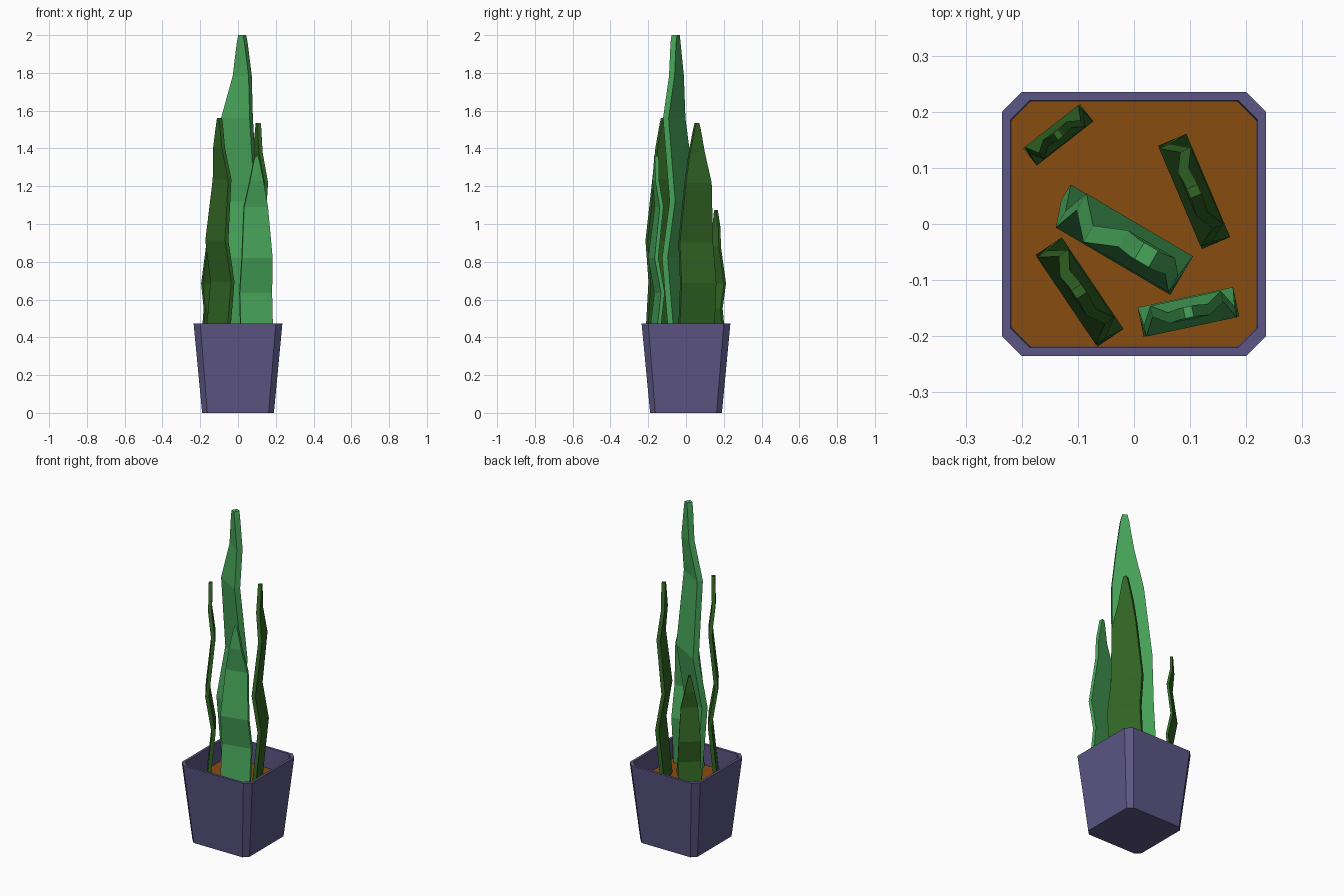
import bpy, bmesh, math
from mathutils import Vector

if "Cube" in bpy.data.objects:
    bpy.data.objects.remove(bpy.data.objects["Cube"])


def material(name, rgb):
    m = bpy.data.materials.new(name)
    lin = [(c / 255 / 12.92 if c < 10 else ((c / 255 + 0.055) / 1.055) ** 2.4) for c in rgb]
    m.diffuse_color = (*lin, 1)
    m.use_nodes = True
    m.node_tree.nodes["Principled BSDF"].inputs["Base Color"].default_value = m.diffuse_color
    return m


PURPLE = material("pot purple", (92, 86, 132))
BROWN = material("soil brown", (136, 76, 16))
LIGHT = material("light leaf green", (72, 166, 90))
DARK = material("dark leaf green", (50, 102, 36))


def loft(name, rings, mat):
    """Skin a list of closed cross-sections and cap both ends."""
    bm = bmesh.new()
    loops = [[bm.verts.new(p) for p in ring] for ring in rings]
    n = len(loops[0])
    for a, b in zip(loops, loops[1:]):
        for i in range(n):
            j = (i + 1) % n
            bm.faces.new((a[i], a[j], b[j], b[i]))
    bm.faces.new(loops[0][::-1])
    bm.faces.new(loops[-1])
    bmesh.ops.recalc_face_normals(bm, faces=bm.faces)
    me = bpy.data.meshes.new(name)
    bm.to_mesh(me)
    bm.free()
    me.materials.append(mat)
    ob = bpy.data.objects.new(name, me)
    bpy.context.collection.objects.link(ob)
    return ob


def octagon(half, cut, z):
    """Square with chamfered corners."""
    pts = []
    for k in range(4):
        c, s = round(math.cos(k * math.pi / 2)), round(math.sin(k * math.pi / 2))
        for x, y in ((half, half - cut), (half - cut, half)):
            pts.append((x * c - y * s, x * s + y * c, z))
    return pts


SOIL_Z = 0.35

# Tapered pot with open top and rim
loft("pot", [octagon(0.19, 0.028, 0), octagon(0.235, 0.035, 0.472),
             octagon(0.22, 0.034, 0.472), octagon(0.218, 0.034, SOIL_Z - 0.01)], PURPLE)
# Soil filling
loft("soil", [octagon(0.2185, 0.034, SOIL_Z - 0.03), octagon(0.2185, 0.034, SOIL_Z)], BROWN)

# Leaf profile rows: height fraction, width fraction, wave offset
ROWS = [(0, 1, -0.017), (0.29, 1, 0.017), (0.47, 0.95, -0.017),
        (0.735, 0.74, 0.015), (0.87, 0.42, -0.003), (0.975, 0.17, 0.0), (1, 0.09, 0.0)]
# The tall leaf fills out slowly on one side and quickly on the other
SLOW = [1, 0.91, 0.82, 0.6, 0.28, 0.13, 0.08]
FAST = [1, 1, 1, 0.93, 0.64, 0.33, 0.2]


def leaf(name, x, y, top, angle, left, right, thick, wave, mat, wl=None, wr=None):
    a = math.radians(angle)
    d = Vector((math.cos(a), math.sin(a), 0))
    n = Vector((-math.sin(a), math.cos(a), 0))
    z0 = SOIL_Z - 0.01
    rings = []
    for i, (t, w, off) in enumerate(ROWS):
        lw = left * (wl[i] if wl else w)
        rw = right * (wr[i] if wr else w)
        c = Vector((x, y, z0 + (top - z0) * t)) + n * off * wave
        h = n * thick / 2
        rings.append([c - d * lw - h, c + d * rw - h, c + d * rw + h, c - d * lw + h])
    return loft(name, rings, mat)


# Five wavy leaves
leaf("tall_center_leaf", 0.022, -0.055, 2.0, -30.5, 0.18, 0.073, 0.034, -1.35, LIGHT, SLOW, FAST)
leaf("front_right_leaf", 0.097, -0.157, 1.36, 12, 0.087, 0.087, 0.02, 1.0, LIGHT)
leaf("back_right_leaf", 0.107, 0.058, 1.535, -67, 0.1, 0.1, 0.021, 1.0, DARK)
leaf("front_left_leaf", -0.098, -0.12, 1.56, -56, 0.097, 0.1, 0.021, 1.05, DARK)
leaf("back_left_leaf", -0.135, 0.159, 1.075, 38, 0.064, 0.064, 0.014, -0.75, DARK)
